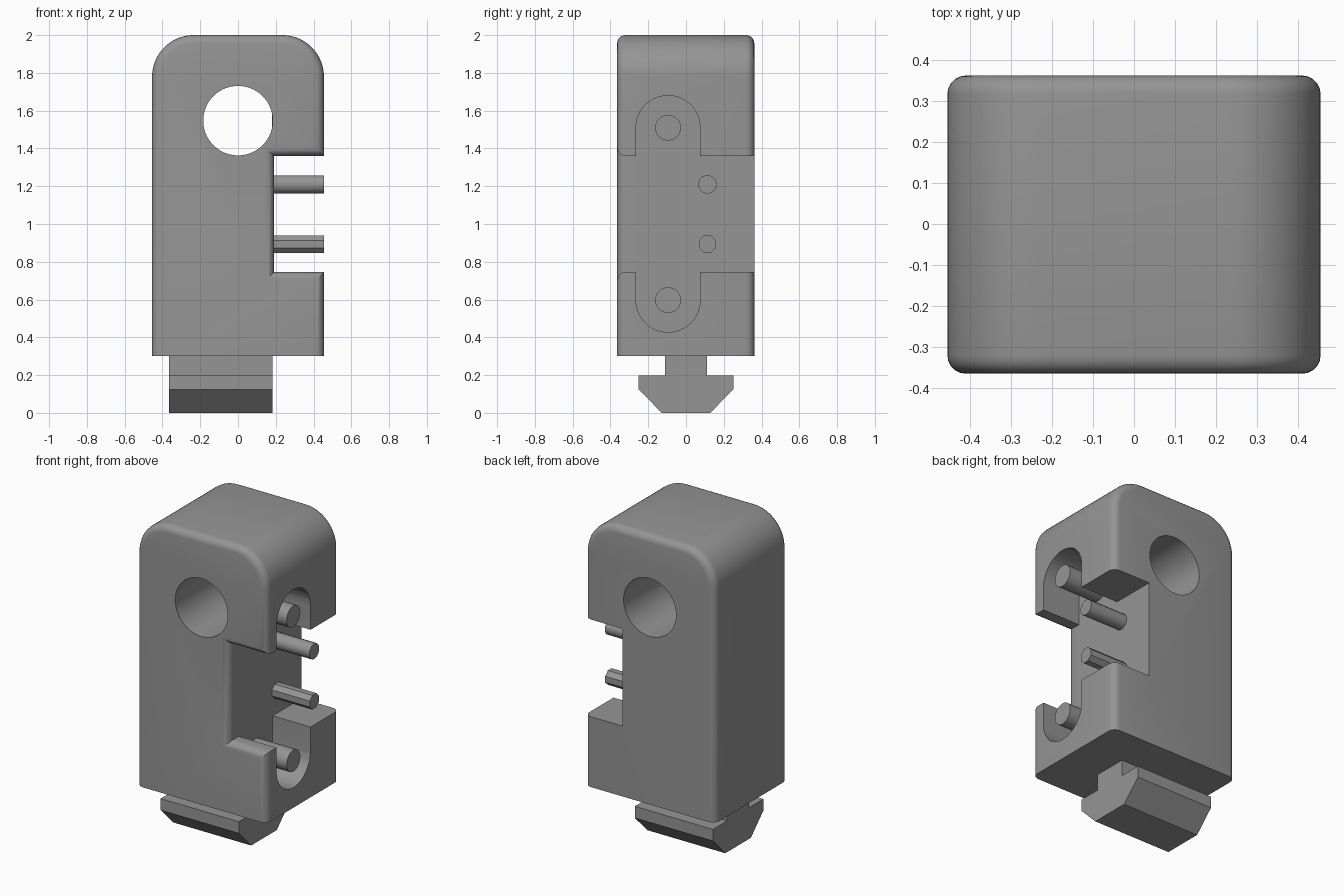
import bpy, bmesh, math
from mathutils import Matrix

if "Cube" in bpy.data.objects:
    bpy.data.objects.remove(bpy.data.objects["Cube"])

grey = bpy.data.materials.new("plain grey")
grey.diffuse_color = (0.3, 0.3, 0.3, 1)
grey.use_nodes = True
grey.node_tree.nodes["Principled BSDF"].inputs["Base Color"].default_value = grey.diffuse_color


def finish(bm, name, smooth=True):
    """Turn a bmesh into a named object."""
    bmesh.ops.recalc_face_normals(bm, faces=bm.faces)
    mesh = bpy.data.meshes.new(name)
    bm.to_mesh(mesh)
    bm.free()
    mesh.materials.append(grey)
    ob = bpy.data.objects.new(name, mesh)
    bpy.context.collection.objects.link(ob)
    if smooth:
        shade(ob)
    return ob


def shade(ob):
    bpy.ops.object.select_all(action='DESELECT')
    ob.select_set(True)
    bpy.context.view_layer.objects.active = ob
    bpy.ops.object.shade_smooth_by_angle(angle=math.radians(30))


def prism(points, vector):
    """Extrude a closed outline along a vector."""
    bm = bmesh.new()
    face = bm.faces.new([bm.verts.new(p) for p in points])
    new = bmesh.ops.extrude_face_region(bm, geom=[face])["geom"]
    bmesh.ops.translate(bm, vec=vector, verts=[v for v in new if isinstance(v, bmesh.types.BMVert)])
    return bm


def arc(cx, cz, r, a0, a1, n):
    angles = [math.radians(a0 + (a1 - a0) * i / n) for i in range(n + 1)]
    return [(cx + r * math.cos(a), cz + r * math.sin(a)) for a in angles]


def rod(name, axis, center, radius, length, sides, smooth=True):
    bm = bmesh.new()
    bmesh.ops.create_cone(bm, cap_ends=True, segments=sides, radius1=radius, radius2=radius, depth=length)
    turn = Matrix.Rotation(math.pi / sides, 4, 'Z')
    tilt = Matrix.Rotation(math.pi / 2, 4, 'Y' if axis == 'x' else 'X')
    bmesh.ops.transform(bm, matrix=Matrix.Translation(center) @ tilt @ turn, verts=bm.verts)
    return finish(bm, name, smooth)


# Main body: rounded top outline with a side notch
W, Y0, Y1, BASE, TOP, R = 0.455, -0.365, 0.362, 0.30, 2.0, 0.22
NX, NZ0, NZ1 = 0.19, 0.745, 1.36
outline = [(-W, BASE), (W, BASE), (W, NZ0), (NX, NZ0), (NX, NZ1), (W, NZ1)]
outline += arc(W - R, TOP - R, R, 0, 90, 14) + arc(-W + R, TOP - R, R, 90, 180, 14)
bm = prism([(x, Y0, z) for x, z in outline], (0, Y1 - Y0, 0))


def is_rounded(edge):
    a, b = (v.co for v in edge.verts)
    if abs(a.y - b.y) > 1e-4 or max(a.z, b.z) < BASE + 1e-4:
        return False
    mid = (a + b) / 2
    in_notch = NZ0 - 1e-3 < mid.z < NZ1 + 1e-3 and mid.x > 0
    return mid.y < 0 or not in_notch


bmesh.ops.bevel(bm, geom=[e for e in bm.edges if is_rounded(e)], offset=0.045,
                offset_type='OFFSET', segments=5, profile=0.5, affect='EDGES', clamp_overlap=False)
body = finish(bm, "body", False)

# Cutters: the through hole and the two round-ended contact slots
SY, SR = -0.095, 0.17
cutters = [rod("hole_cutter", 'y', (0, 0, 1.547), 0.184, 1.2, 64)]
for name, cz, a0, open_z in (("upper_slot_cutter", 1.51, 0, 1.2), ("lower_slot_cutter", 0.597, 180, 0.9)):
    pts = arc(SY, cz, SR, a0, a0 + 180, 24)
    pts += [(pts[-1][0], open_z), (pts[0][0], open_z)]
    cutters.append(finish(prism([(NX, y, z) for y, z in pts], (0.5, 0, 0)), name, False))
for cutter in cutters:
    mod = body.modifiers.new("cut", 'BOOLEAN')
    mod.operation, mod.solver, mod.object = 'DIFFERENCE', 'EXACT', cutter
    bpy.context.view_layer.objects.active = body
    bpy.ops.object.modifier_apply(modifier=mod.name)
    bpy.data.objects.remove(cutter)
shade(body)

# Contact pins, ending flush with the right side
x0 = NX - 0.01
for name, y, z, r, sides in (("upper_large_pin", SY, 1.51, 0.068, 32),
                             ("lower_large_pin", SY, 0.597, 0.068, 32),
                             ("upper_small_pin", 0.113, 1.21, 0.049, 16),
                             ("lower_small_pin", 0.113, 0.893, 0.049, 8)):
    rod(name, 'x', ((x0 + W) / 2, y, z), r, W - x0, sides, sides > 8)

# Slot foot: neck and tapered T-shaped rail
half = [(0.128, 0), (0.252, 0.125), (0.252, 0.198), (0.11, 0.198), (0.11, BASE + 0.005)]
section = half + [(-y, z) for y, z in reversed(half)]
finish(prism([(-0.365, y, z) for y, z in section], (0.547, 0, 0)), "foot", False)
